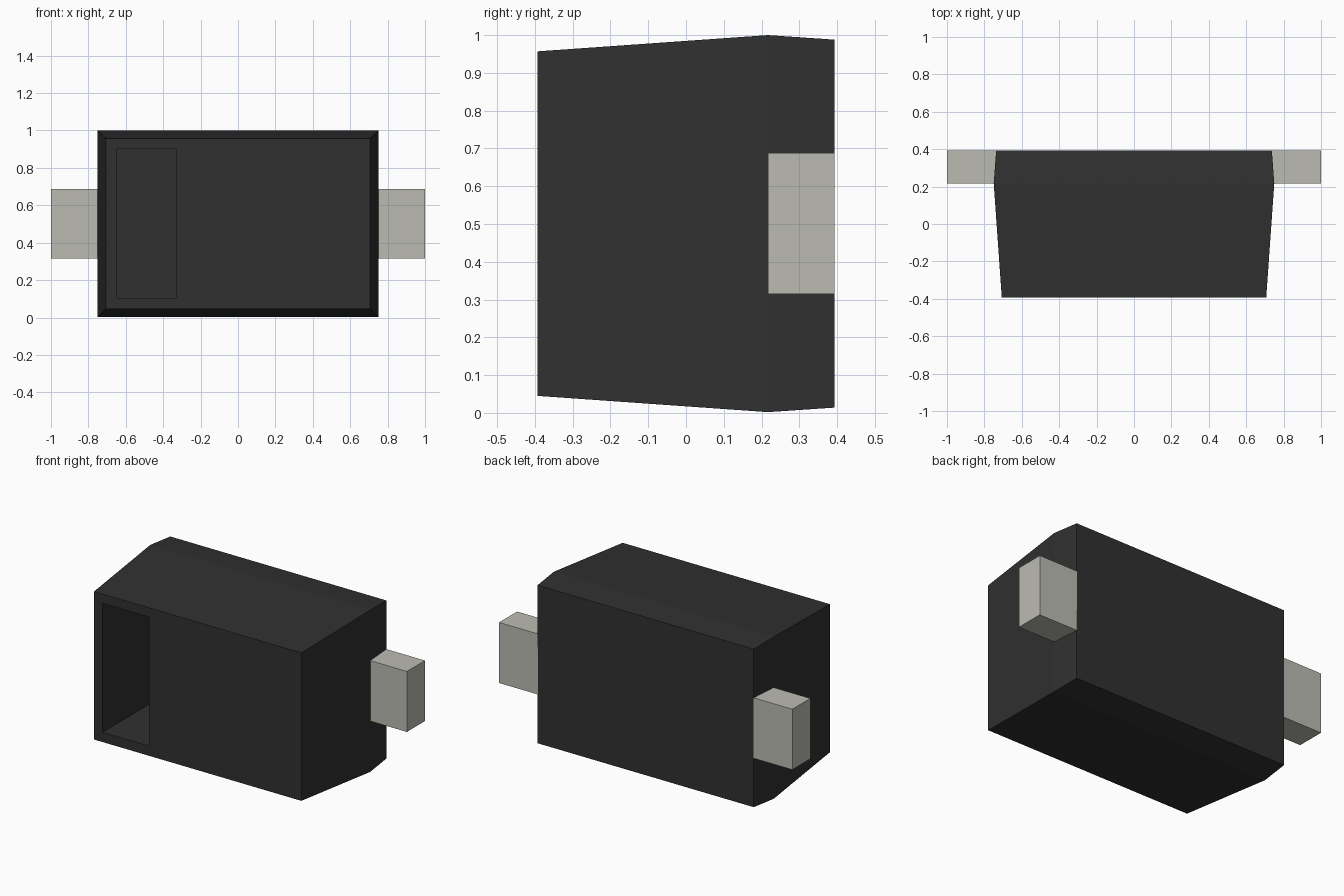
import bpy, bmesh

if "Cube" in bpy.data.objects:
    bpy.data.objects.remove(bpy.data.objects["Cube"])


def material(name, rgb):
    m = bpy.data.materials.new(name)
    m.diffuse_color = (*rgb, 1)
    m.use_nodes = True
    m.node_tree.nodes["Principled BSDF"].inputs["Base Color"].default_value = m.diffuse_color
    return m


def finish(bm, name, mat):
    bmesh.ops.recalc_face_normals(bm, faces=bm.faces)
    me = bpy.data.meshes.new(name)
    bm.to_mesh(me)
    bm.free()
    me.materials.append(mat)
    ob = bpy.data.objects.new(name, me)
    bpy.context.collection.objects.link(ob)
    return ob


def ring(bm, x0, x1, y, z0, z1):
    return [bm.verts.new(p) for p in ((x0, y, z0), (x1, y, z0), (x1, y, z1), (x0, y, z1))]


def bridge(bm, a, b):
    for i in range(4):
        j = (i + 1) % 4
        bm.faces.new((a[i], a[j], b[j], b[i]))


black = material("black plastic", (0.03, 0.03, 0.03))
metal = material("warm grey metal", (0.5, 0.5, 0.45))

# Tapered body, widest near the back, with a deep marker recess in the front
bm = bmesh.new()
front = ring(bm, -0.707, 0.707, -0.393, 0.045, 0.957)
middle = ring(bm, -0.75, 0.75, 0.217, 0.002, 1.0)
back = ring(bm, -0.737, 0.737, 0.393, 0.014, 0.988)
mouth = ring(bm, -0.648, -0.332, -0.393, 0.105, 0.9)
recess = ring(bm, -0.648, -0.332, 0.2, 0.105, 0.9)
for a, b in ((front, middle), (middle, back), (front, mouth), (mouth, recess)):
    bridge(bm, a, b)
bm.faces.new(back)
bm.faces.new(recess)
finish(bm, "body", black)

# Square metal terminals on both sides, flush with the back
for side, name in ((-1, "left_terminal"), (1, "right_terminal")):
    bm = bmesh.new()
    a = ring(bm, side * 0.735, side * 1.0, 0.217, 0.315, 0.688)
    b = ring(bm, side * 0.735, side * 1.0, 0.393, 0.315, 0.688)
    bridge(bm, a, b)
    bm.faces.new(a)
    bm.faces.new(b)
    finish(bm, name, metal)
